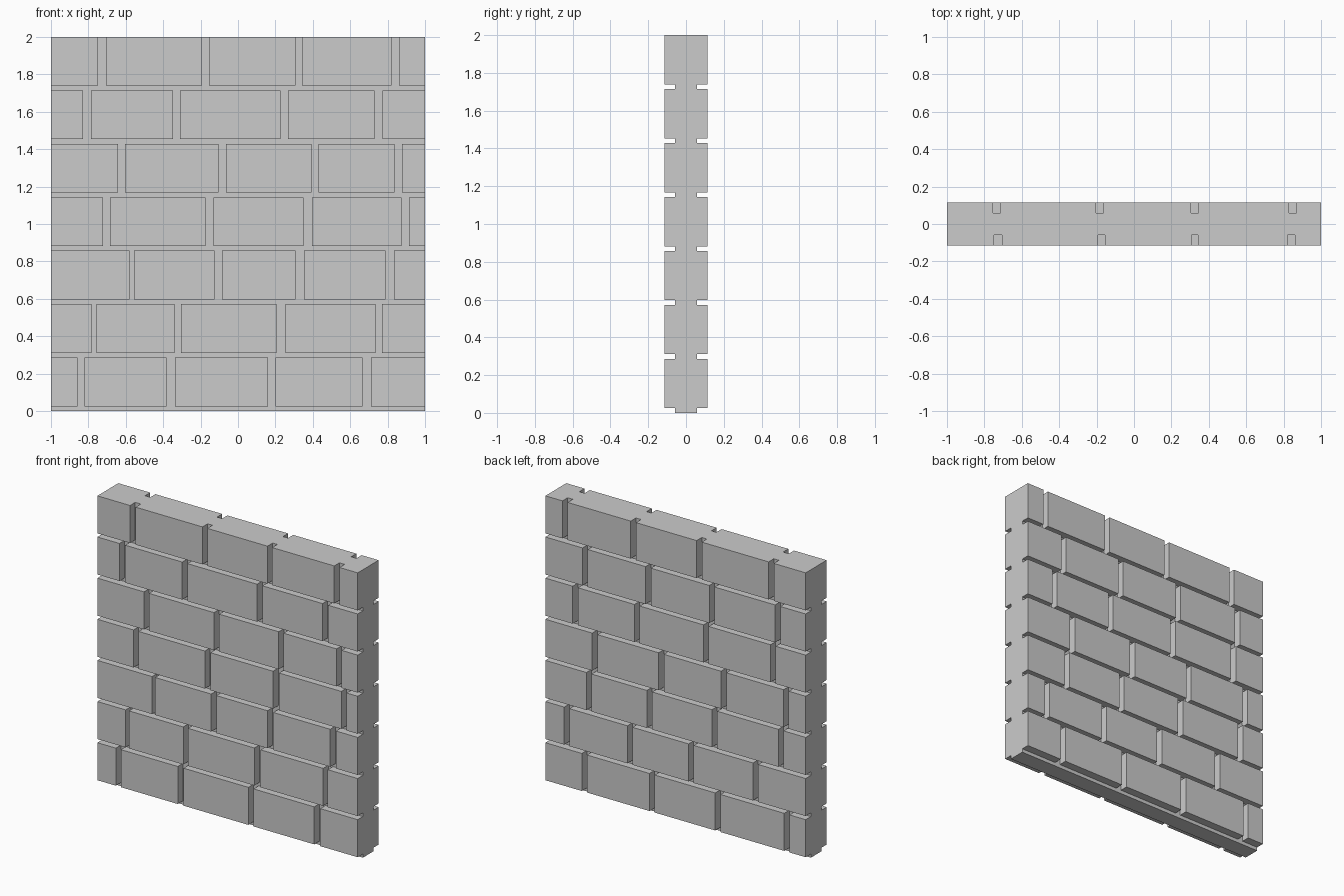
import bpy, bmesh

if "Cube" in bpy.data.objects:
    bpy.data.objects.remove(bpy.data.objects["Cube"])

HALF, CORE = 0.115, 0.058      # half depth of the blocks and of the recessed mortar
ROWS, GAP = 7, 0.025
PITCH = 2.0 / ROWS

# Joint spans (left, right) on the front, bottom row first
front_joints = [
    [(-.858, -.82), (-.382, -.337), (.16, .20), (.666, .712)],
    [(-.783, -.757), (-.34, -.304), (.206, .255), (.735, .77)],
    [(-.58, -.556), (-.126, -.086), (.307, .352), (.789, .833)],
    [(-.722, -.684), (-.174, -.132), (.35, .396), (.874, .915)],
    [(-.642, -.604), (-.104, -.064), (.393, .43), (.837, .877)],
    [(-.83, -.786), (-.348, -.309), (.227, .268), (.73, .773)],
    [(-.749, -.706), (-.193, -.155), (.307, .343), (.82, .86)],
]
# Joint centres on the back, bottom row first
back_joints = [
    [-.855, -.325, .18, .70],
    [-.615, -.12, .35, .835],
    [-.81, -.30, .20, .665],
    [-.85, -.37, .11, .62],
    [-.75, -.235, .295, .77],
    [-.785, -.28, .21, .695],
    [-.735, -.182, .324, .849],
]


def add_object(name, bm):
    bmesh.ops.recalc_face_normals(bm, faces=bm.faces)
    mesh = bpy.data.meshes.new(name)
    bm.to_mesh(mesh)
    bm.free()
    obj = bpy.data.objects.new(name, mesh)
    bpy.context.collection.objects.link(obj)
    return obj


def add_box(bm, x0, x1, y0, y1, z0, z1):
    verts = bmesh.ops.create_cube(bm, size=1)["verts"]
    for v in verts:
        v.co = (x1 if v.co.x > 0 else x0,
                y1 if v.co.y > 0 else y0,
                z1 if v.co.z > 0 else z0)


# Wall: stepped side profile with a mortar bed under each course, swept along x
side = []
for r in range(ROWS):
    z = r * PITCH
    side += [(CORE, z), (CORE, z + GAP), (HALF, z + GAP), (HALF, z + PITCH)]
profile = side + [(-y, z) for y, z in reversed(side)]
bm = bmesh.new()
face = bm.faces.new([bm.verts.new((-1, y, z)) for y, z in profile])
swept = bmesh.ops.extrude_face_region(bm, geom=[face])["geom"]
bmesh.ops.translate(bm, vec=(2, 0, 0),
                    verts=[g for g in swept if isinstance(g, bmesh.types.BMVert)])
wall = add_object("block_wall", bm)

# Upright joints: cutters reach slightly into the open mortar beds
bm = bmesh.new()
for r in range(ROWS):
    z0, z1 = r * PITCH + GAP - 0.01, (r + 1) * PITCH + 0.01
    for x0, x1 in front_joints[r]:
        add_box(bm, x0, x1, -HALF - 0.1, -CORE, z0, z1)
    for x in back_joints[r]:
        add_box(bm, x - 0.02, x + 0.02, CORE, HALF + 0.1, z0, z1)
cutter = add_object("joint_cutter", bm)
cutter.hide_render = True

cut = wall.modifiers.new("upright_joints", "BOOLEAN")
cut.operation = "DIFFERENCE"
cut.solver = "EXACT"
cut.object = cutter
bpy.context.view_layer.objects.active = wall
wall.select_set(True)
bpy.ops.object.modifier_apply(modifier=cut.name)
bpy.data.objects.remove(cutter)
